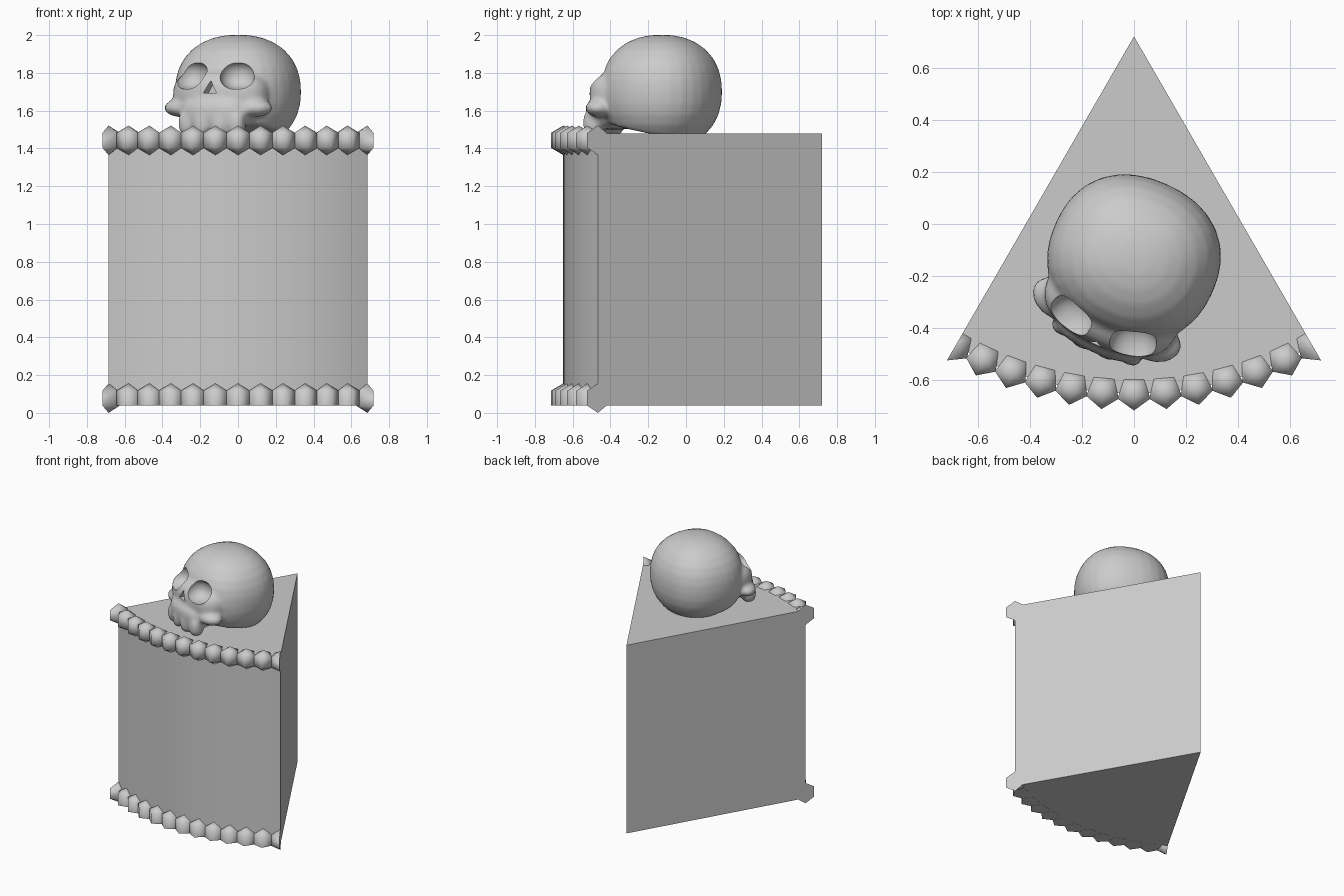
import bpy, bmesh, math
from mathutils import Matrix, Vector

if "Cube" in bpy.data.objects:
    bpy.data.objects.remove(bpy.data.objects["Cube"])

APEX = Vector((0, 0.72, 0))
R = 1.37
Z0, Z1 = 0.04, 1.48


def add_object(name, bm, angle=40):
    mesh = bpy.data.meshes.new(name)
    bmesh.ops.recalc_face_normals(bm, faces=bm.faces)
    bm.to_mesh(mesh)
    bm.free()
    ob = bpy.data.objects.new(name, mesh)
    bpy.context.collection.objects.link(ob)
    if angle:
        smooth(ob, angle)
    return ob


def select(ob):
    bpy.ops.object.select_all(action='DESELECT')
    ob.select_set(True)
    bpy.context.view_layer.objects.active = ob


def smooth(ob, angle):
    select(ob)
    bpy.ops.object.shade_smooth_by_angle(angle=math.radians(angle))


def arc_point(a, r=R, z=0.0):
    return APEX + Vector((r * math.sin(a), -r * math.cos(a), z))


# wedge body: 60 degree slice extruded upwards
bm = bmesh.new()
pts = [APEX + Vector((0, 0, Z0))]
pts += [arc_point(math.radians(-30 + 2.5 * i), z=Z0) for i in range(25)]
face = bm.faces.new([bm.verts.new(p) for p in pts])
ext = bmesh.ops.extrude_face_region(bm, geom=[face])
bmesh.ops.translate(bm, vec=(0, 0, Z1 - Z0),
                    verts=[v for v in ext['geom'] if isinstance(v, bmesh.types.BMVert)])
add_object("wedge_body", bm, 30)


# bead rows: five-sided spheres on the arc, end beads sliced by the side planes
def bead_row(name, z, flat_bottom):
    row = bmesh.new()
    for i in range(13):
        a = math.radians(-30 + 5 * i)
        b = bmesh.new()
        bmesh.ops.create_uvsphere(b, u_segments=5, v_segments=4, radius=0.078)
        # five-sided drum with pointed ends, one corner facing outwards
        b.clear()
        rings = []
        for h in (-0.039, 0.039):
            rings.append([b.verts.new((0.066 * math.sin(k * math.tau / 5),
                                       -0.066 * math.cos(k * math.tau / 5), h)) for k in range(5)])
        tips = [b.verts.new((0, 0, -0.078)), b.verts.new((0, 0, 0.078))]
        for k in range(5):
            n = (k + 1) % 5
            b.faces.new((rings[0][k], rings[0][n], rings[1][n], rings[1][k]))
            b.faces.new((rings[0][n], rings[0][k], tips[0]))
            b.faces.new((rings[1][k], rings[1][n], tips[1]))
        if i in (0, 12):
            side = -1 if i == 0 else 1
            geom = b.verts[:] + b.edges[:] + b.faces[:]
            bmesh.ops.bisect_plane(b, geom=geom, plane_co=(0, 0, 0), plane_no=(side, 0, 0),
                                   clear_outer=True)
            bmesh.ops.holes_fill(b, edges=[e for e in b.edges if e.is_boundary])
        elif flat_bottom:
            tips[0].co.z = -0.039
        bmesh.ops.recalc_face_normals(b, faces=b.faces)
        b.transform(Matrix.Translation(arc_point(a, z=z)) @ Matrix.Rotation(a, 4, 'Z'))
        tmp = bpy.data.meshes.new("tmp")
        b.to_mesh(tmp)
        b.free()
        row.from_mesh(tmp)
        bpy.data.meshes.remove(tmp)
    add_object(name, row, 75)


bead_row("top_beads", 1.443, False)
bead_row("bottom_beads", 0.078, True)


# skull, built facing -y about the origin
def ellipsoid(bm, loc, size, rot=0.0, power=2.0):
    res = bmesh.ops.create_uvsphere(bm, u_segments=32, v_segments=16, radius=1)
    m = Matrix.Translation(loc) @ Matrix.Rotation(rot, 4, 'Z') @ Matrix.Diagonal((*size, 1))
    for v in res['verts']:
        v.co /= sum(abs(c) ** power for c in v.co) ** (1 / power)
        v.co = m @ v.co


bm = bmesh.new()
# braincase, cut by a tilted base plane
ellipsoid(bm, (0, 0, 1.70), (0.33, 0.31, 0.302), power=2.25)
bmesh.ops.bisect_plane(bm, geom=bm.verts[:] + bm.edges[:] + bm.faces[:],
                       plane_co=(0, -0.3, 1.545), plane_no=(0, -0.2, -1), clear_outer=True)
bmesh.ops.holes_fill(bm, edges=[e for e in bm.edges if e.is_boundary])
# face, upper jaw, cheekbones, teeth
ellipsoid(bm, (0, -0.20, 1.69), (0.27, 0.165, 0.14), power=2.5)
ellipsoid(bm, (0, -0.27, 1.59), (0.19, 0.125, 0.09), power=3)
for s in (-1, 1):
    ellipsoid(bm, (s * 0.205, -0.265, 1.615), (0.105, 0.075, 0.05), rot=s * 0.2)
    ellipsoid(bm, (s * 0.05, -0.355, 1.535), (0.05, 0.045, 0.07), power=2.5)
    ellipsoid(bm, (s * 0.14, -0.335, 1.535), (0.048, 0.05, 0.07), power=2.5)
skull = add_object("skull", bm, 0)

# eye socket and nose cutters
cut = bmesh.new()
for s in (-1, 1):
    ellipsoid(cut, (s * 0.137, -0.32, 1.79), (0.092, 0.10, 0.078), rot=s * 0.3, power=2.3)
res = bmesh.ops.create_cone(cut, cap_ends=True, segments=3, radius1=0.044, radius2=0.044, depth=0.2)
bmesh.ops.transform(cut, verts=res['verts'], matrix=Matrix.Translation((0, -0.40, 1.715))
                    @ Matrix.Rotation(math.pi / 2, 4, 'X'))
top = max(v.co.z for v in res['verts'])
if sum(abs(v.co.z - top) < 1e-3 for v in res['verts']) > 2:
    for v in res['verts']:
        v.co.z = 2 * 1.715 - v.co.z
cutter = add_object("socket_cutter", cut, 0)
cutter.hide_render = True

m = skull.modifiers.new("merge", 'REMESH')
m.mode = 'VOXEL'
m.voxel_size = 0.015
m = skull.modifiers.new("soften", 'SMOOTH')
m.factor = 0.5
m.iterations = 4
m = skull.modifiers.new("sockets", 'BOOLEAN')
m.operation = 'DIFFERENCE'
m.solver = 'EXACT'
m.object = cutter
select(skull)
bpy.ops.object.convert(target='MESH')
bpy.data.objects.remove(cutter)
smooth(skull, 40)
skull.rotation_euler.z = math.radians(-24)
skull.location = (0, -0.13, 0)
